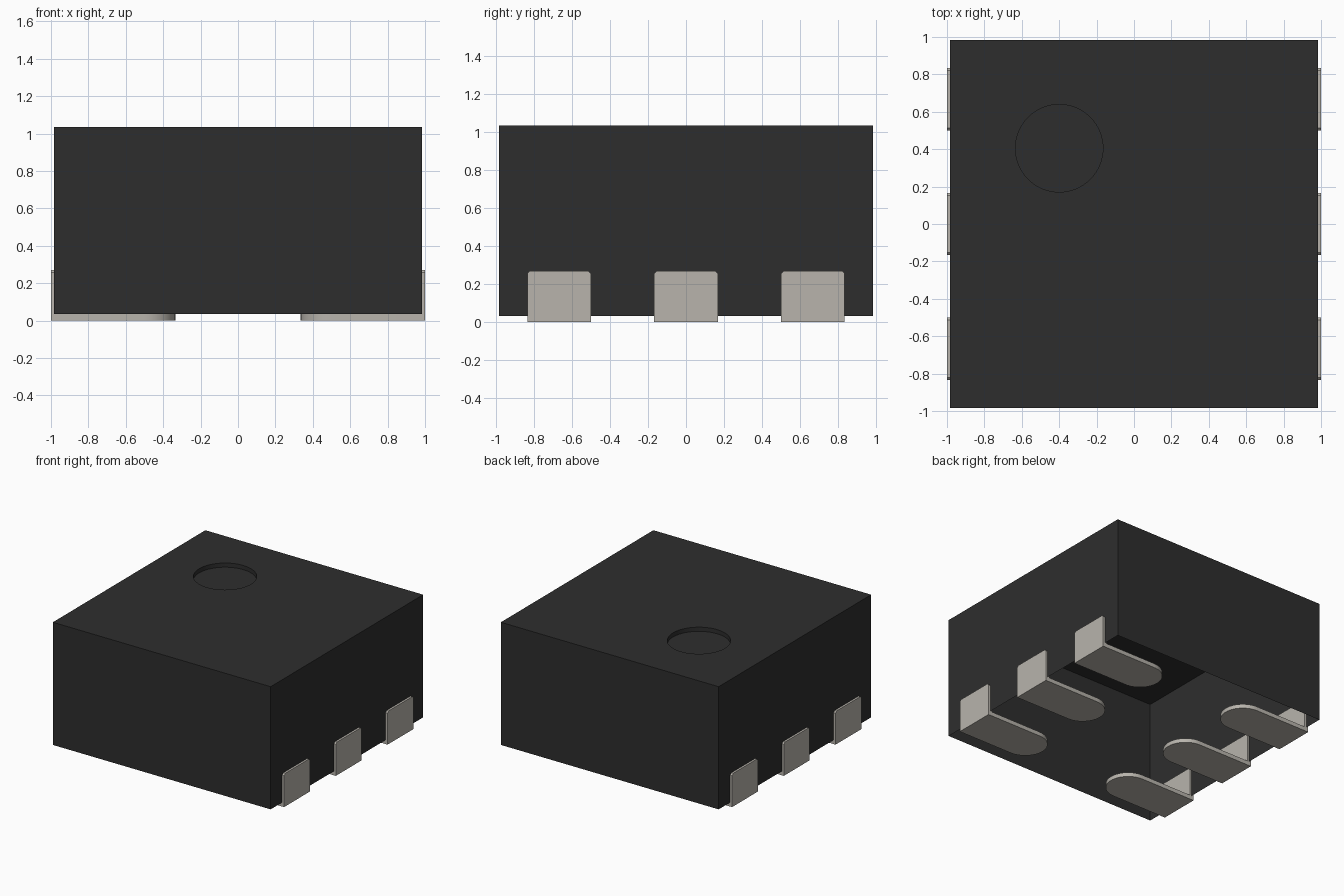
import bpy, bmesh, math
from mathutils import Vector

cube = bpy.data.objects.get("Cube")
if cube:
    bpy.data.objects.remove(cube, do_unlink=True)

HALF, Z0, Z1 = 0.983, 0.034, 1.035      # body half width, underside, top
DOT_X, DOT_Y, DOT_R, DOT_DEPTH = -0.40, 0.405, 0.234, 0.034
PAD_HALF, PAD_IN, PAD_T, LEG_TOP = 0.167, 0.335, 0.034, 0.27


def material(name, rgb):
    m = bpy.data.materials.new(name)
    m.use_nodes = True
    m.diffuse_color = (*rgb, 1)
    bsdf = m.node_tree.nodes["Principled BSDF"]
    bsdf.inputs["Base Color"].default_value = (*rgb, 1)
    bsdf.inputs["Roughness"].default_value = 0.6
    return m


black = material("black plastic", (0.027, 0.027, 0.027))
metal = material("grey metal", (0.479, 0.456, 0.413))


def finish(bm, name, mat):
    me = bpy.data.meshes.new(name)
    bm.to_mesh(me)
    bm.free()
    me.materials.append(mat)
    ob = bpy.data.objects.new(name, me)
    bpy.context.collection.objects.link(ob)
    bpy.ops.object.select_all(action='DESELECT')
    ob.select_set(True)
    bpy.context.view_layer.objects.active = ob
    bpy.ops.object.shade_smooth_by_angle(angle=math.radians(30))
    return ob


def loop(bm, points):
    vs = [bm.verts.new(p) for p in points]
    return [bm.edges.new((a, b)) for a, b in zip(vs, vs[1:] + vs[:1])]


def drop(bm, edges, depth):
    """Extrude a ring of edges downwards and return the new ring."""
    geom = bmesh.ops.extrude_edge_only(bm, edges=edges)["geom"]
    bmesh.ops.translate(bm, vec=(0, 0, -depth),
                        verts=[g for g in geom if isinstance(g, bmesh.types.BMVert)])
    return [g for g in geom if isinstance(g, bmesh.types.BMEdge)
            and all(len(v.link_edges) == 3 for v in g.verts)
            and abs(g.verts[0].co.z - g.verts[1].co.z) < 1e-5]


def prism(bm, outline, offset):
    """Closed prism from a flat outline."""
    face = bm.faces.new([bm.verts.new(p) for p in outline])
    geom = bmesh.ops.extrude_face_region(bm, geom=[face], use_keep_orig=True)["geom"]
    bmesh.ops.translate(bm, vec=offset,
                        verts=[g for g in geom if isinstance(g, bmesh.types.BMVert)])


# Body: hollow shell, open underneath, with a round marker recess in the top
bm = bmesh.new()
square = loop(bm, [(x * HALF, y * HALF, Z1) for x, y in ((-1, -1), (1, -1), (1, 1), (-1, 1))])
N = 64
circle = loop(bm, [(DOT_X + DOT_R * math.cos(2 * math.pi * i / N),
                    DOT_Y + DOT_R * math.sin(2 * math.pi * i / N), Z1) for i in range(N)])
bmesh.ops.triangle_fill(bm, use_beauty=True, use_dissolve=False,
                        edges=square + circle, normal=Vector((0, 0, 1)))
drop(bm, square, Z1 - Z0)
before = set(bm.verts)
drop(bm, circle, DOT_DEPTH)
floor = [v for v in bm.verts if v not in before]
floor.sort(key=lambda v: math.atan2(v.co.y - DOT_Y, v.co.x - DOT_X))
bm.faces.new(floor)
bmesh.ops.recalc_face_normals(bm, faces=bm.faces[:])
bm.normal_update()
if sum(f.normal.z * f.calc_area() for f in bm.faces) < 0:
    bmesh.ops.reverse_faces(bm, faces=bm.faces[:])
finish(bm, "body", black)


# Terminals: foot with a rounded inner end, and a leg up the side wall
def terminal(name, side, y):
    bm = bmesh.new()
    cx = PAD_IN + PAD_HALF
    arc = [(cx - PAD_HALF * math.sin(math.pi * i / 24),
            PAD_HALF * math.cos(math.pi * i / 24), 0) for i in range(25)]
    prism(bm, arc + [(1, -PAD_HALF, 0), (1, PAD_HALF, 0)], (0, 0, PAD_T))
    c = 0.014
    leg = [(-PAD_HALF, PAD_T), (PAD_HALF, PAD_T), (PAD_HALF, LEG_TOP - c),
           (PAD_HALF - c, LEG_TOP), (c - PAD_HALF, LEG_TOP), (-PAD_HALF, LEG_TOP - c)]
    prism(bm, [(1, a, b) for a, b in leg], (-PAD_T, 0, 0))
    bmesh.ops.recalc_face_normals(bm, faces=bm.faces[:])
    ob = finish(bm, name, metal)
    ob.location.y = y
    ob.rotation_euler.z = 0 if side > 0 else math.pi


for side, label in ((1, "left"), (-1, "right")):
    for y, place in ((-0.667, "front"), (0, "middle"), (0.667, "back")):
        terminal(f"{label}_{place}_terminal", side, y)
